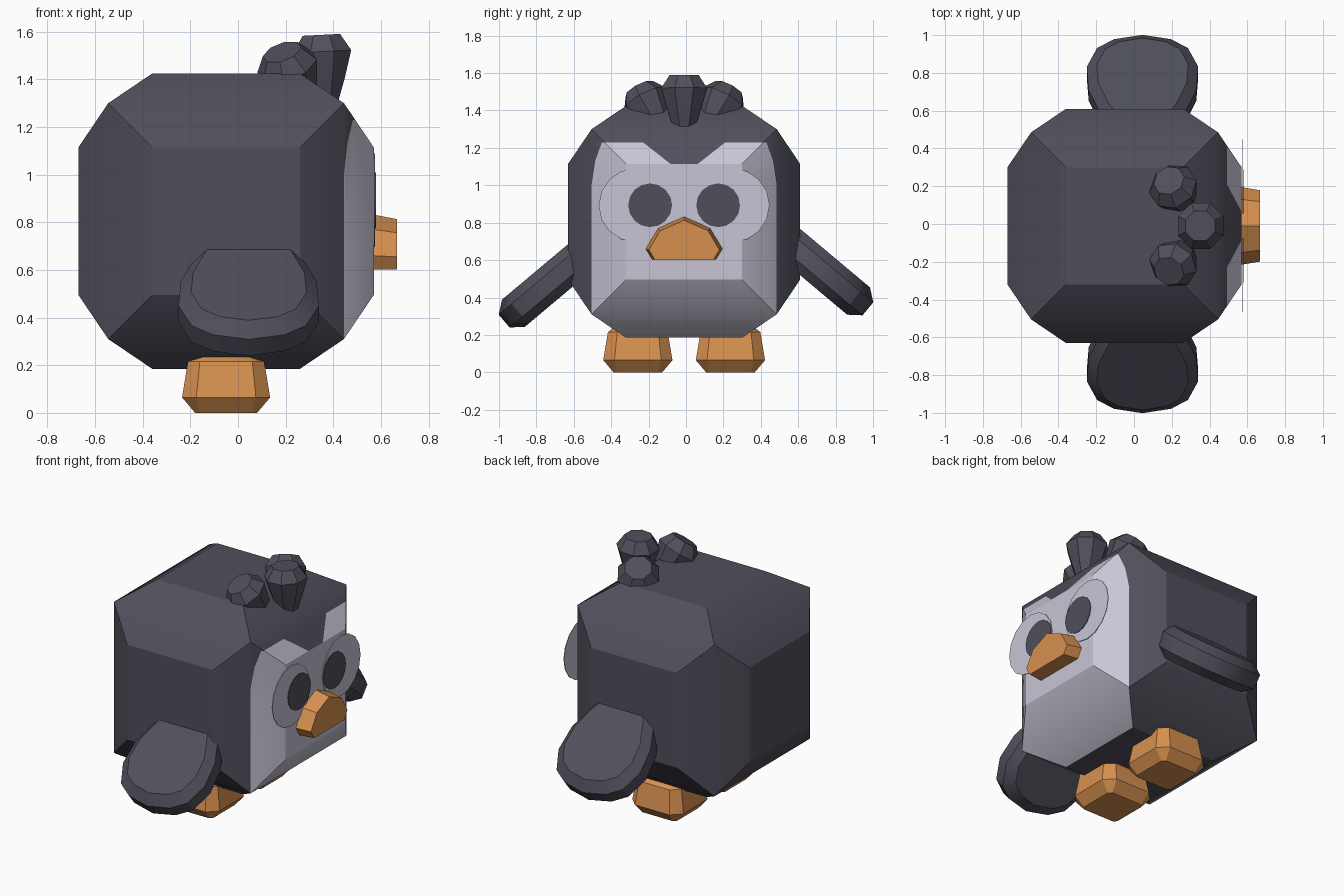
import bpy, bmesh, math
from mathutils import Vector

if "Cube" in bpy.data.objects:
    bpy.data.objects.remove(bpy.data.objects["Cube"], do_unlink=True)


def material(name, rgb):
    m = bpy.data.materials.new(name)
    m.use_nodes = True
    m.diffuse_color = (*rgb, 1)
    bsdf = m.node_tree.nodes["Principled BSDF"]
    bsdf.inputs["Base Color"].default_value = (*rgb, 1)
    bsdf.inputs["Roughness"].default_value = 0.8
    return m


DARK = material("charcoal", (0.080, 0.078, 0.105))
PALE = material("pale grey", (0.58, 0.56, 0.67))
ORANGE = material("orange", (0.68, 0.28, 0.08))
CY = -0.01  # middle plane


def finish(name, bm, *mats):
    bmesh.ops.recalc_face_normals(bm, faces=bm.faces[:])
    me = bpy.data.meshes.new(name)
    bm.to_mesh(me)
    bm.free()
    for m in mats:
        me.materials.append(m)
    ob = bpy.data.objects.new(name, me)
    bpy.context.collection.objects.link(ob)
    bpy.ops.object.select_all(action='DESELECT')
    ob.select_set(True)
    bpy.context.view_layer.objects.active = ob
    bpy.ops.object.shade_smooth_by_angle(angle=math.radians(30))
    return ob


def loft(name, rings, mat):
    """Skin equal-length point rings and cap both ends."""
    bm = bmesh.new()
    vs = [[bm.verts.new(p) for p in ring] for ring in rings]
    n = len(vs[0])
    for a, b in zip(vs, vs[1:]):
        for i in range(n):
            j = (i + 1) % n
            bm.faces.new((a[i], a[j], b[j], b[i]))
    bm.faces.new(vs[0])
    bm.faces.new(vs[-1])
    return finish(name, bm, mat)


# Body: chamfered cube with pushed-out corners
def build_body():
    centre = Vector((-0.05, CY, 0.805))
    bm = bmesh.new()
    S = (-1, 1)
    for sx in S:
        for sy in S:
            for sz in S:
                for d in ((.62, .31, .31), (.31, .62, .31), (.31, .31, .62), (.495,) * 3):
                    bm.verts.new(centre + Vector((sx * d[0], sy * d[1], sz * d[2])))
    bmesh.ops.convex_hull(bm, input=bm.verts[:])
    bmesh.ops.dissolve_limit(bm, angle_limit=0.03, verts=bm.verts[:], edges=bm.edges[:])
    bmesh.ops.recalc_face_normals(bm, faces=bm.faces[:])

    # Face mask edges as lines in (|y|, z): brow notch, top, rounded corners
    lines = [((.08, 1.12), (.22, 1.23)), ((0, 1.23), (1, 1.23)),
             ((.44, 1.23), (.475, 1.13)), ((.475, 1.13), (.495, 1.0))]
    for (y0, z0), (y1, z1) in lines:
        for s in S:
            faces = [f for f in bm.faces if f.normal.x > 0.7]
            geom = faces + list({e for f in faces for e in f.edges}) \
                + list({v for f in faces for v in f.verts})
            bmesh.ops.bisect_plane(bm, geom=geom, dist=1e-5,
                                   plane_co=(0, CY + s * y0, z0),
                                   plane_no=(0, -s * (z1 - z0), y1 - y0))
            bm.normal_update()

    def side(line, y, z):
        (y0, z0), (y1, z1) = line
        return (y1 - y0) * (z - z0) - (z1 - z0) * (y - y0)

    for f in bm.faces:
        c, nrm = f.calc_center_median(), f.normal
        y, z = abs(c.y - CY), c.z
        notch = z > 1.116 and (y < 0.08 or side(lines[0], y, z) > 0)
        mask = nrm.x > 0.7 and z < 1.23 and not notch \
            and all(side(l, y, z) < 0 for l in lines[2:])
        chin = nrm.x > 0.5 and nrm.z < -0.5
        f.material_index = 1 if mask or chin else 0
    finish("body", bm, DARK, PALE)


build_body()


# Eyes and pupils: thin round plates
def disc(name, x, y, z, r, n, mat):
    ring = [(y + r * math.cos(2 * math.pi * i / n), z + r * math.sin(2 * math.pi * i / n))
            for i in range(n)]
    loft(name, [[(x + t, a, b) for a, b in ring] for t in (0, 0.004)], mat)


for label, s in (("left", 1), ("right", -1)):
    disc(label + "_eye", 0.571, CY + s * 0.26, 0.893, 0.197, 16, PALE)
    disc(label + "_pupil", 0.576, CY + s * 0.182, 0.893, 0.117, 16, DARK)

# Beak
outline = [(-.205, .66), (-.14, .77), (0, .832), (.14, .77), (.205, .66), (.17, .602), (-.17, .602)]
loft("beak", [[(x, CY + y * k, .60 + (z - .60) * k) for y, z in outline]
              for x, k in ((.50, 1.03), (.57, 1.0), (.668, .92))], ORANGE)

# Feet: chamfered blocks, widest just above the ground
def octagon(cx, cy, z, h, c):
    k = h - c
    return [(cx + a, cy + b, z) for a, b in
            ((h, -k), (h, k), (k, h), (-k, h), (-h, k), (-h, -k), (-k, -h), (k, -h))]


for label, s in (("left", 1), ("right", -1)):
    cy = CY + s * 0.2475
    loft(label + "_foot", [octagon(-.05, cy, *r) for r in
         ((0, .130, .02), (.065, .185, .06), (.215, .160, .05), (.25, .115, .03))], ORANGE)

# Wings: rounded paddles sloping outwards and down
half = [(-.27, .10), (-.10, .215), (.08, .285), (.24, .295), (.37, .24), (.43, .15), (.46, 0)]
paddle = half + [(u, -w) for u, w in half[-2::-1]]
ca, sa = math.cos(math.radians(40)), math.sin(math.radians(40))
for label, s, oy, oz in (("left", 1, .62, .635), ("right", -1, -.62, .57)):
    rings = []
    for v, k in ((-.095, .82), (-.045, 1), (.045, 1), (.095, .82)):
        ring = []
        for u, w in paddle:
            u = .1 + (u - .1) * k
            ring.append((.045 + w * k, oy + s * (u * ca + v * sa), oz - u * sa + v * ca))
        rings.append(ring)
    loft(label + "_wing", rings, DARK)

# Head tufts: eight-sided tapered plumes
def tuft(name, tip, axis):
    tip, axis = Vector(tip), Vector(axis).normalized()
    q = axis.to_track_quat('Z', 'Y')
    rings = []
    for depth, r in ((0, .085), (.07, .132), (.19, .095), (.30, .055)):
        rings.append([tip - axis * depth + q @ Vector((r * math.cos(a), r * math.sin(a), 0))
                      for a in (math.pi / 8 + i * math.pi / 4 for i in range(8))])
    loft(name, rings, DARK)


tuft("middle_tuft", (.35, CY, 1.587), (-.05, 0, 1))
for label, s in (("left", 1), ("right", -1)):
    tuft(label + "_tuft", (.185, CY + s * .24, 1.515), (-.30, s * .45, .84))
